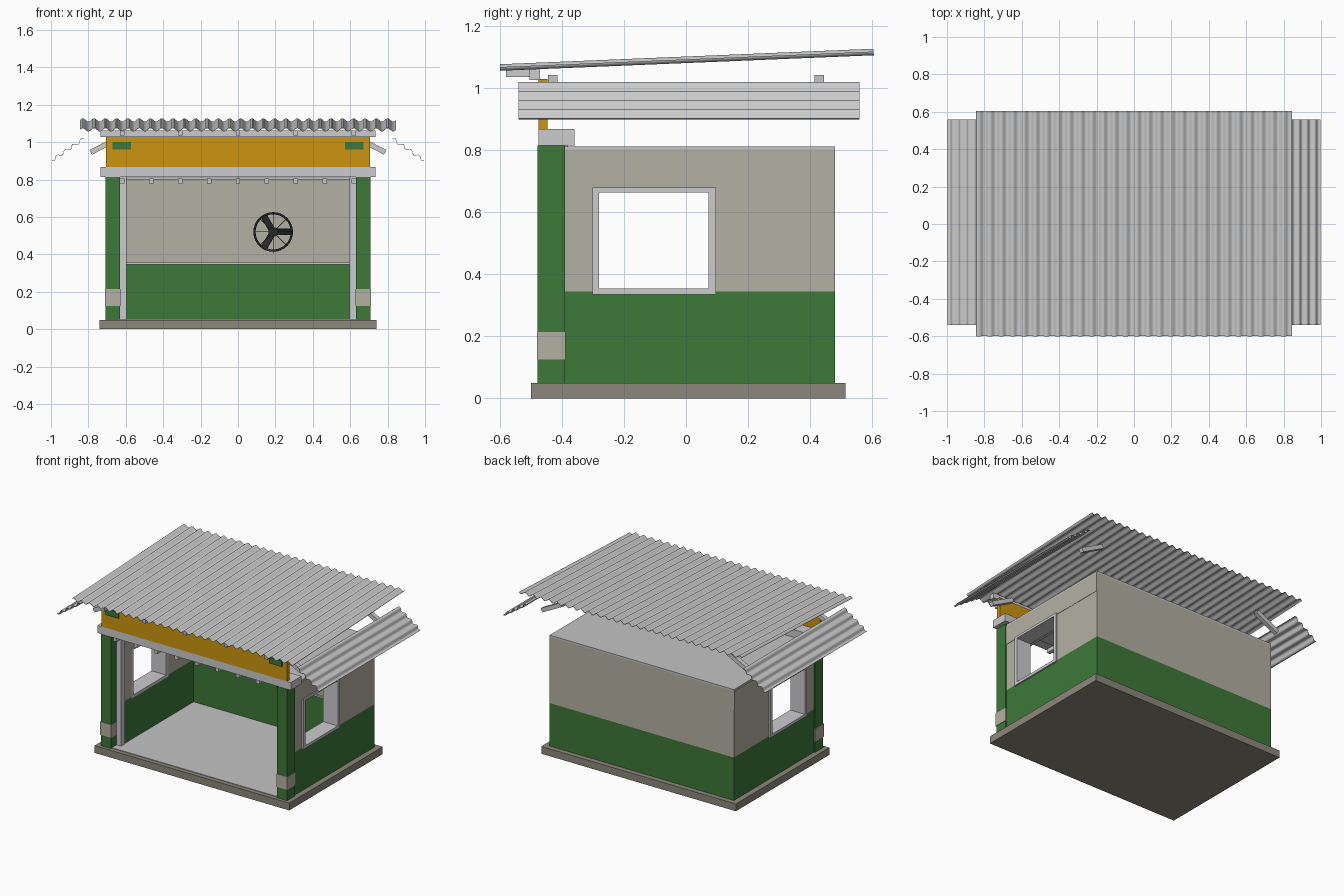
import bpy, bmesh, math
from mathutils import Vector, Matrix

if "Cube" in bpy.data.objects:
    bpy.data.objects.remove(bpy.data.objects["Cube"])


def mat(name, r, g, b):
    m = bpy.data.materials.new(name)
    lin = [((c / 255 + 0.055) / 1.055) ** 2.4 for c in (r, g, b)]
    m.diffuse_color = (*lin, 1)
    m.use_nodes = True
    m.node_tree.nodes["Principled BSDF"].inputs["Base Color"].default_value = m.diffuse_color
    return m


GREEN = mat("green paint", 61, 120, 56)
BEIGE = mat("beige plaster", 180, 176, 162)
STONE = mat("slab stone", 140, 135, 122)
WHITE = mat("pale trim", 204, 204, 207)
METAL = mat("roof metal", 204, 204, 204)
FLOOR = mat("floor grey", 196, 196, 196)
ORANGE = mat("orange sign", 205, 149, 14)
DARK = mat("dark fan metal", 38, 40, 46)
CREAM = mat("cream ledge", 205, 210, 188)


def finish(name, bm, material):
    bmesh.ops.recalc_face_normals(bm, faces=bm.faces)
    me = bpy.data.meshes.new(name)
    bm.to_mesh(me)
    bm.free()
    me.materials.append(material)
    ob = bpy.data.objects.new(name, me)
    bpy.context.collection.objects.link(ob)
    return ob


def add_box(bm, x0, x1, y0, y1, z0, z1):
    m = Matrix.Translation(((x0 + x1) / 2, (y0 + y1) / 2, (z0 + z1) / 2))
    bmesh.ops.create_cube(bm, size=1, matrix=m @ Matrix.Diagonal((x1 - x0, y1 - y0, z1 - z0, 1)))


def boxes(name, material, *specs, mirror=False):
    """One object from boxes (x0, x1, y0, y1, z0, z1), optionally mirrored in x."""
    bm = bmesh.new()
    for s in specs:
        add_box(bm, *s)
        if mirror:
            add_box(bm, -s[1], -s[0], *s[2:])
    return finish(name, bm, material)


def smooth(ob, angle):
    bpy.ops.object.select_all(action='DESELECT')
    ob.select_set(True)
    bpy.context.view_layer.objects.active = ob
    bpy.ops.object.shade_smooth_by_angle(angle=math.radians(angle))


def corrugated(name, a, b, run, waves, amp, thick):
    """Wavy sheet: profile travels from a to b, then is swept along run."""
    a, b, run = Vector(a), Vector(b), Vector(run)
    up = (b - a).cross(run).normalized()
    if up.z < 0:
        up = -up
    bm = bmesh.new()
    n = waves * 8
    top, bot = [], []
    for i in range(n + 1):
        p = a.lerp(b, i / n) + up * amp * math.sin(2 * math.pi * i / 8)
        for row, off in ((top, thick / 2), (bot, -thick / 2)):
            q = p + up * off
            row.append((bm.verts.new(q), bm.verts.new(q + run)))
    for i in range(n):
        t0, t1, b0, b1 = top[i], top[i + 1], bot[i], bot[i + 1]
        bm.faces.new((t0[0], t1[0], t1[1], t0[1]))
        bm.faces.new((b0[0], b0[1], b1[1], b1[0]))
        for k in (0, 1):
            bm.faces.new((t0[k], b0[k], b1[k], t1[k]))
    for e in (0, n):
        bm.faces.new((top[e][0], top[e][1], bot[e][1], bot[e][0]))
    ob = finish(name, bm, METAL)
    smooth(ob, 50)
    return ob


# Base and floor
boxes("base_slab", STONE, (-.74, .74, -.50, .515, 0, .05))
boxes("floor", FLOOR, (-.63, .63, -.47, .38, .048, .054))

# Walls: green dado below, beige plaster above, window gap in each side
WI, WO, ZD, ZT = .60, .70, .345, .80
boxes("back_wall_lower", GREEN, (-WO, WO, .375, .48, .05, ZD))
boxes("back_wall_upper", BEIGE, (-WO, WO, .375, .48, ZD, ZT))
boxes("side_wall_lower", GREEN, (WI, WO, -.39, .375, .05, ZD), mirror=True)
boxes("side_wall_upper", BEIGE, (WI, WO, -.39, -.29, ZD, .67),
      (WI, WO, .085, .375, ZD, .67), mirror=True)
boxes("side_wall_header", BEIGE, (WI, WO + .002, -.39, .478, .67, ZT), mirror=True)
boxes("dado_ledge", CREAM, (-WI, WI, .365, .376, ZD, .356))
boxes("ceiling", FLOOR, (-WO, WO, -.39, .48, ZT, .812))

# Window frames
FX = (.597, .709)
boxes("window_frame", WHITE,
      (*FX, -.302, -.28, .335, .68), (*FX, .072, .096, .335, .68),
      (*FX, -.28, .072, .335, .354), (*FX, -.28, .072, .664, .68), mirror=True)

# Front pillars, bands and door posts
boxes("front_pillar", GREEN, (.63, .708, -.478, -.39, .05, .815), mirror=True)
boxes("pillar_band", BEIGE, (.628, .711, -.481, -.388, .125, .215), mirror=True)
boxes("door_post", WHITE, (.595, .63, -.42, -.38, .05, .815), mirror=True)

# Lintel, ceiling joists, sign and top beam
boxes("lintel", WHITE, (-.735, .735, -.475, -.36, .815, .868))
boxes("ceiling_joists", WHITE,
      *[(i * .155 - .012, i * .155 + .012, -.45, .376, .778, .815 if i == 9 else .806)
        for i in range(-4, 5)])
boxes("sign_board", ORANGE, (-.705, .705, -.475, -.447, .868, 1.03))
boxes("sign_plate", GREEN, (.573, .67, -.482, -.474, .96, 1.0), mirror=True)
boxes("top_beam", WHITE, (-.735, .735, -.505, -.47, 1.027, 1.062))
boxes("rafter_stubs", WHITE,
      *[(i * .31 - .012, i * .31 + .012, -.58, -.50, 1.037, 1.063) for i in range(-2, 3)])

# Main corrugated roof, rising to the back
corrugated("main_roof", (-.845, -.60, 1.067), (.845, -.60, 1.067), (0, 1.205, .05), 28, .009, .003)

# Side awnings and their sloping struts
bm = bmesh.new()
for s in (-1, 1):
    corrugated("side_awning", (s * .825, -.54, 1.018), (s * .997, -.54, .902), (0, 1.1, 0), 4, .008, .003)
    for y in (-.43, .43):
        m = (Matrix.Translation((s * .705, y, .988)) @ Matrix.Rotation(s * math.atan(.52), 4, 'Y')
             @ Matrix.Diagonal((.185, .03, .028, 1)))
        bmesh.ops.create_cube(bm, size=1, matrix=m)
finish("awning_struts", bm, WHITE)

# Wall fan: guard ring, hub, blades, thin wires and pull cord
C = Matrix.Translation((.188, .325, .52))
FACE = Matrix.Rotation(math.radians(90), 4, 'X')
bpy.ops.mesh.primitive_torus_add(major_radius=.1, minor_radius=.006, major_segments=32, minor_segments=8)
ring = bpy.context.object
ring.name = "fan_ring"
ring.matrix_world = C @ FACE
ring.data.materials.append(DARK)
smooth(ring, 60)

bm = bmesh.new()
bmesh.ops.create_cone(bm, cap_ends=True, segments=20, radius1=.026, radius2=.026, depth=.05, matrix=C @ FACE)
bmesh.ops.create_cone(bm, cap_ends=True, segments=12, radius1=.012, radius2=.012, depth=.06,
                      matrix=C @ Matrix.Translation((0, .03, 0)) @ FACE)
smooth(finish("fan_hub", bm, DARK), 40)

bm = bmesh.new()
for k in range(3):
    m = (C @ Matrix.Rotation(math.radians(120 * k), 4, 'Y') @ Matrix.Translation((.055, 0, 0))
         @ Matrix.Rotation(math.radians(25), 4, 'X') @ Matrix.Diagonal((.075, .005, .036, 1)))
    bmesh.ops.create_cube(bm, size=1, matrix=m)
finish("fan_blades", bm, DARK)

bm = bmesh.new()
for k in range(4):
    m = (C @ Matrix.Translation((0, -.012, 0)) @ Matrix.Rotation(math.radians(45 * k), 4, 'Y')
         @ Matrix.Diagonal((.2, .003, .003, 1)))
    bmesh.ops.create_cube(bm, size=1, matrix=m)
add_box(bm, .186, .19, .323, .327, .405, .43)
finish("fan_wires", bm, DARK)
